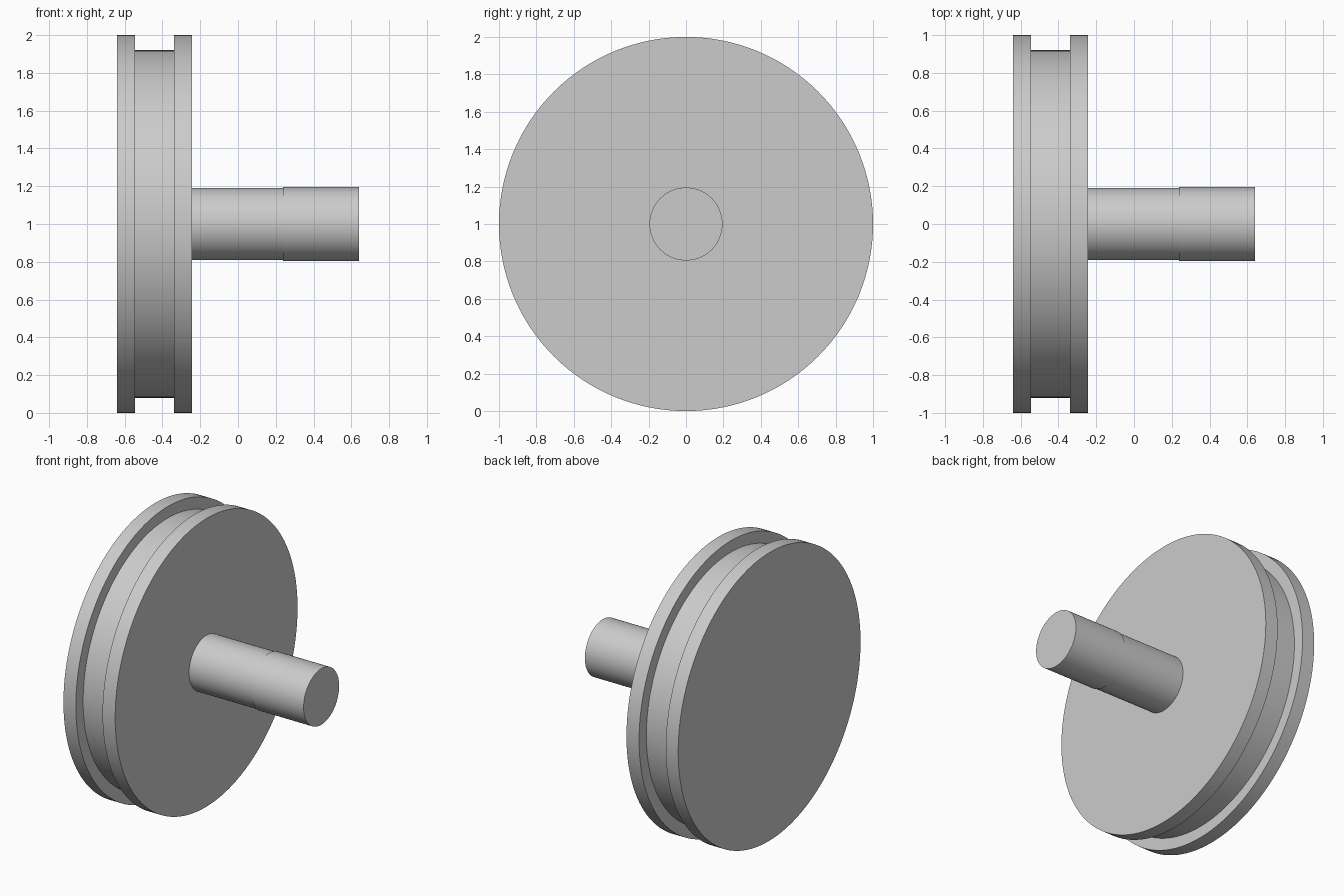
import bpy
import math

cube = bpy.data.objects.get("Cube")
if cube:
    bpy.data.objects.remove(cube, do_unlink=True)

# Single plain metal colour
grey = bpy.data.materials.new("light grey metal")
grey.use_nodes = True
colour = (0.6, 0.6, 0.6, 1.0)
grey.diffuse_color = colour
grey.node_tree.nodes["Principled BSDF"].inputs["Base Color"].default_value = colour


def turned_part(name, profile, sides):
    """Revolve (x, radius) stations about the x axis and cap both ends."""
    verts, faces = [], []
    for x, radius in profile:
        for i in range(sides):
            a = math.tau * i / sides
            verts.append((x, radius * math.cos(a), 1 + radius * math.sin(a)))
    for s in range(len(profile) - 1):
        for i in range(sides):
            j = (i + 1) % sides
            a, b = s * sides, (s + 1) * sides
            faces.append((a + i, b + i, b + j, a + j))
    last = (len(profile) - 1) * sides
    faces.append(tuple(range(sides)))
    faces.append(tuple(reversed(range(last, last + sides))))
    mesh = bpy.data.meshes.new(name)
    mesh.from_pydata(verts, [], faces)
    # All faces are wound the same way, so turn them outward together
    mesh.flip_normals()
    mesh.materials.append(grey)
    obj = bpy.data.objects.new(name, mesh)
    bpy.context.collection.objects.link(obj)
    bpy.ops.object.select_all(action="DESELECT")
    obj.select_set(True)
    bpy.context.view_layer.objects.active = obj
    bpy.ops.object.shade_smooth_by_angle(angle=math.radians(30))
    return obj


# Grooved wheel: two flanges with a recessed band between them
turned_part("grooved_wheel", [
    (-0.64, 1.0), (-0.545, 1.0), (-0.545, 0.92),
    (-0.34, 0.92), (-0.34, 1.0), (-0.243, 1.0),
], 128)

# Axle: slightly slimmer near the wheel, with a fuller end section
turned_part("axle", [
    (-0.243, 0.19), (0.237, 0.19), (0.237, 0.195), (0.64, 0.195),
], 96)
